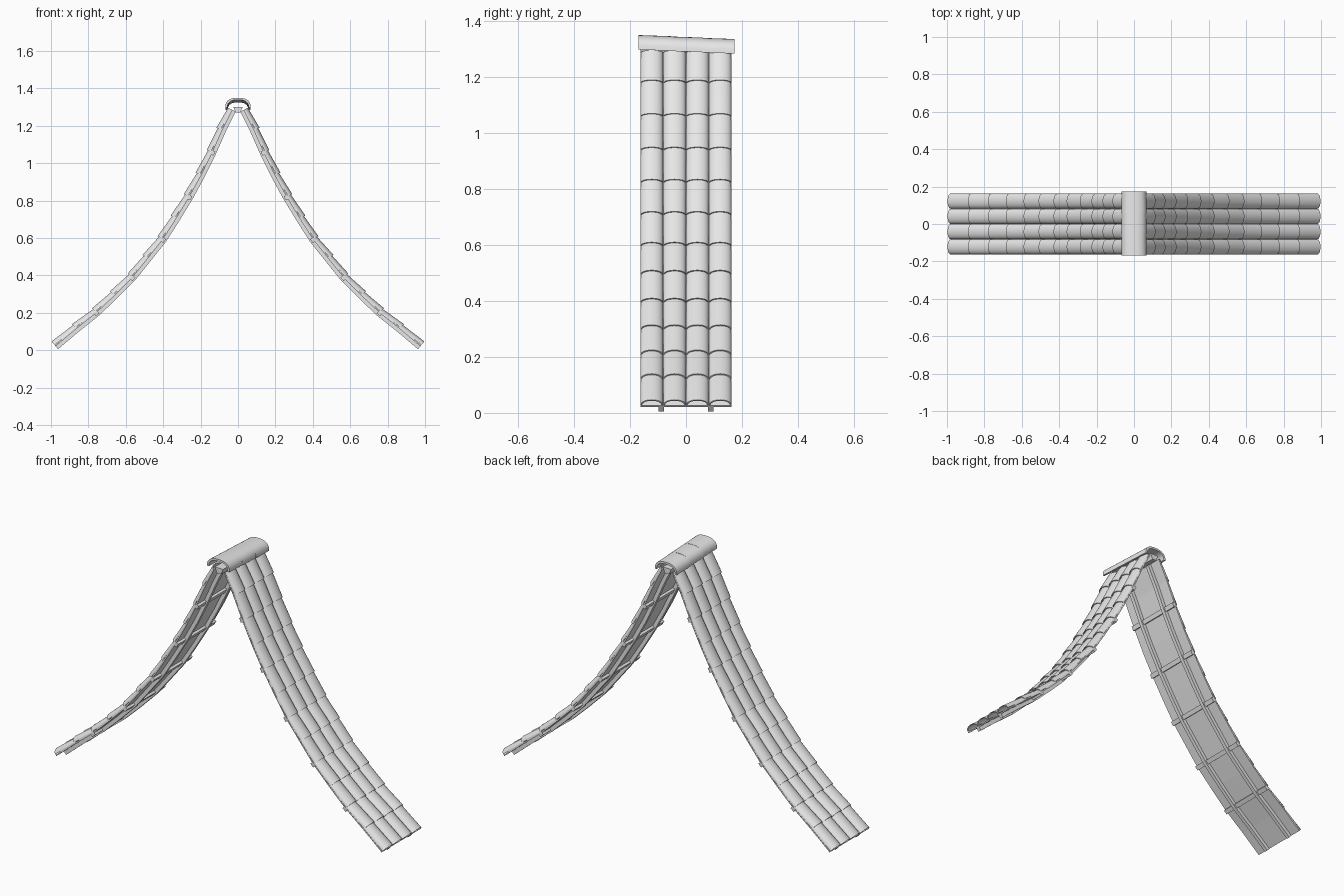
import bpy, bmesh, math
from mathutils import Vector

if "Cube" in bpy.data.objects:
    bpy.data.objects.remove(bpy.data.objects["Cube"])

clay = bpy.data.materials.new("pale grey")
clay.use_nodes = True
clay.diffuse_color = (0.8, 0.8, 0.8, 1)
clay.node_tree.nodes["Principled BSDF"].inputs["Base Color"].default_value = (0.8, 0.8, 0.8, 1)

# Crest of each tile lip on the left slope, from eave to ridge (x, z)
CREST = [Vector((x, 0, z)) for x, z in (
    (.997, .047), (.887, .14), (.78, .225), (.685, .315), (.59, .41), (.51, .51), (.43, .61),
    (.36, .72), (.29, .835), (.227, .95), (.168, 1.07), (.115, 1.19), (.06, 1.30))]
ROWS = len(CREST) - 1
HALF, COLS = 0.163, 4


def tangent(i):
    return (CREST[min(i + 1, ROWS)] - CREST[max(i - 1, 0)]).normalized()


def normal(t):
    return Vector((t.z, 0, -t.x))


def loft(bm, rings):
    """Closed solid through a series of matching closed rings."""
    loops = [[bm.verts.new(p) for p in ring] for ring in rings]
    n = len(loops[0])
    for a, b in zip(loops, loops[1:]):
        for k in range(n):
            bm.faces.new((a[k], a[(k + 1) % n], b[(k + 1) % n], b[k]))
    # End caps as quads, pairing the outer and inner sides of the ring
    for ring in (loops[0], loops[-1]):
        for k in range(n // 2 - 1):
            bm.faces.new((ring[k], ring[k + 1], ring[n - 2 - k], ring[n - 1 - k]))


def finish(name, bm, mirror=True, smooth=False):
    bmesh.ops.recalc_face_normals(bm, faces=bm.faces)
    mesh = bpy.data.meshes.new(name)
    bm.to_mesh(mesh)
    bm.free()
    mesh.materials.append(clay)
    ob = bpy.data.objects.new(name, mesh)
    bpy.context.collection.objects.link(ob)
    if mirror:
        ob.modifiers.new("other_slope", "MIRROR")
    if smooth:
        bpy.ops.object.select_all(action="DESELECT")
        ob.select_set(True)
        bpy.context.view_layer.objects.active = ob
        bpy.ops.object.shade_smooth_by_angle(angle=math.radians(35))
    return ob


def arch(a, b, thick, power=1.0, steps=12):
    """Arch section (across, up): outer side, then the inner side back."""
    def side(a, b):
        out = []
        for k in range(steps + 1):
            t = math.pi * k / steps
            c, s = math.cos(t), math.sin(t)
            out.append((math.copysign(abs(c) ** power * a, c), max(s, 0) ** power * b))
        return out
    return side(a, b) + side(a - thick, b - thick)[::-1]


def sweep(name, y, width, top, bottom):
    """Flat strip following the slope between two depths below the crest."""
    bm = bmesh.new()
    rings = []
    for i, p in enumerate(CREST):
        n = normal(tangent(i))
        rings.append([p - n * d + Vector((0, y + s * width / 2, 0))
                      for s, d in ((-1, top), (1, top), (1, bottom), (-1, bottom))])
    loft(bm, rings)
    return finish(name, bm)


# Barrel tiles, each row lapping over the next one up
RISE = 0.024
pitch = 2 * HALF / COLS
section = arch(pitch / 2 - 0.0005, RISE, 0.005)
bm = bmesh.new()
for col in range(COLS):
    y = -HALF + pitch * (col + 0.5)
    for i in range(ROWS):
        low, high = CREST[i], CREST[i + 1]
        t = (high - low).normalized()
        n = normal(t)
        tuck = 0.01 if i < ROWS - 1 else 0
        ends = ((low, 0), (high + t * tuck, 0.008))
        loft(bm, [[p + n * (v - RISE - drop) + Vector((0, y + u, 0)) for u, v in section]
                  for p, drop in ends])
finish("barrel_tiles", bm, smooth=True)

# Deck beneath the tiles and the two rafters on each slope
sweep("roof_deck", 0, 2 * HALF, 0.027, 0.034)
for label, y in (("front", -0.088), ("back", 0.088)):
    sweep(label + "_rafter", y, 0.02, 0.03, 0.054)

# Cross battens under every second row
bm = bmesh.new()
for i in range(2, ROWS, 2):
    t = tangent(i)
    n = normal(t)
    loft(bm, [[CREST[i] + t * a - n * d + Vector((0, s * HALF, 0))
               for a, d in ((-.012, .03), (.012, .03), (.012, .046), (-.012, .046))]
              for s in (-1, 1)])
finish("cross_battens", bm)

# Ridge beam
bm = bmesh.new()
loft(bm, [[(x, y, z) for x, z in ((-.025, 1.3), (.025, 1.3), (.012, 1.27), (-.012, 1.27))]
          for y in (-HALF, HALF)])
finish("ridge_beam", bm, mirror=False)

# Overlapping ridge caps
for k, label in enumerate(("front", "middle", "back")):
    y0 = -0.169 + 0.113 * k
    bm = bmesh.new()
    rings = []
    for y, shrink, drop in ((y0, 0, 0), (y0 + 0.116, 0.002, 0.004)):
        rings.append([(u, y, 1.298 - 0.005 * k - drop + v)
                      for u, v in arch(0.068 - shrink, 0.052, 0.011, power=0.8, steps=16)])
    loft(bm, rings)
    finish(label + "_ridge_cap", bm, mirror=False, smooth=True)
